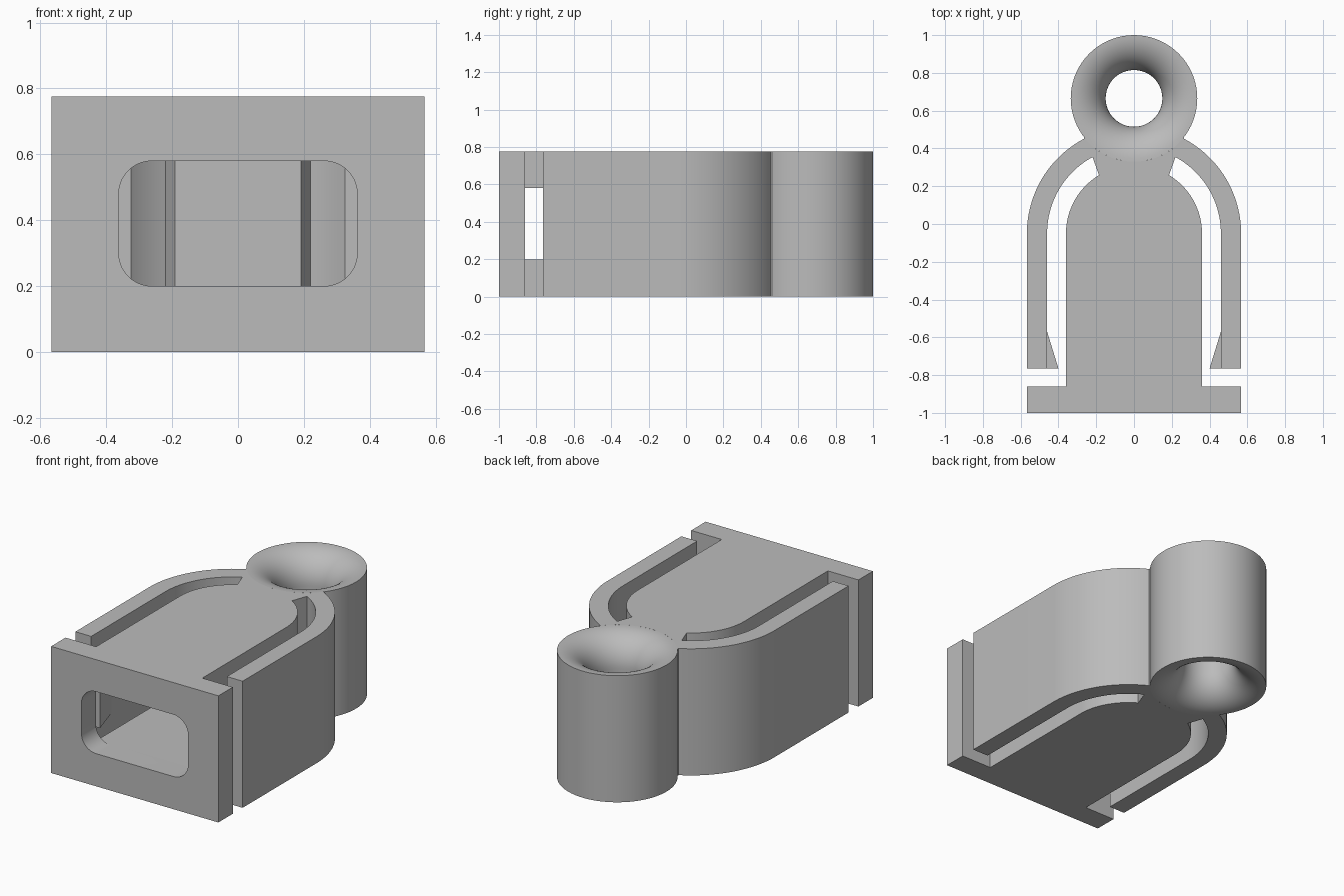
import bpy, bmesh, math

cube = bpy.data.objects.get("Cube")
if cube:
    bpy.data.objects.remove(cube, do_unlink=True)

HEIGHT = 0.776
SLOT_LOW, SLOT_HIGH = 0.2, 0.58
PLATE_BACK, ARM_END = -0.86, -0.765
SHOULDER_Y = -0.05
BODY_R, ARM_IN, ARM_OUT = 0.36, 0.46, 0.567
RING_Y, RING_R, HOLE_R = 0.665, 0.335, 0.15

grey = bpy.data.materials.new("plain_grey")
grey.use_nodes = True
colour = (0.5, 0.5, 0.5, 1)
grey.diffuse_color = colour
grey.node_tree.nodes["Principled BSDF"].inputs["Base Color"].default_value = colour


def arc(cx, cy, r, start, end, steps=24):
    """Points along a circular arc, angles in degrees."""
    angles = [math.radians(start + (end - start) * i / steps) for i in range(steps + 1)]
    return [(cx + r * math.cos(a), cy + r * math.sin(a)) for a in angles]


def mirrored(half):
    """Close a right-hand half outline across x = 0."""
    return half + [(-x, y) for x, y in reversed(half) if abs(x) > 1e-4]


def finish(name, bm):
    bmesh.ops.recalc_face_normals(bm, faces=bm.faces)
    mesh = bpy.data.meshes.new(name)
    bm.to_mesh(mesh)
    bm.free()
    mesh.materials.append(grey)
    obj = bpy.data.objects.new(name, mesh)
    bpy.context.collection.objects.link(obj)
    return obj


def prism(name, points, low, high, upright=False):
    """Extrude an outline along z, or along y when upright."""
    bm = bmesh.new()
    place = (lambda a, b: (a, low, b)) if upright else (lambda a, b: (a, b, low))
    face = bm.faces.new([bm.verts.new(place(a, b)) for a, b in points])
    out = bmesh.ops.extrude_face_region(bm, geom=[face])
    verts = [v for v in out["geom"] if isinstance(v, bmesh.types.BMVert)]
    depth = high - low
    bmesh.ops.translate(bm, verts=verts, vec=(0, depth, 0) if upright else (0, 0, depth))
    return finish(name, bm)


def activate(obj):
    bpy.ops.object.select_all(action="DESELECT")
    obj.select_set(True)
    bpy.context.view_layer.objects.active = obj


def smooth(obj):
    activate(obj)
    bpy.ops.object.shade_smooth_by_angle(angle=math.radians(30))


def cut(obj, cutter):
    mod = obj.modifiers.new("cut", "BOOLEAN")
    mod.operation, mod.solver, mod.object = "DIFFERENCE", "EXACT", cutter
    activate(obj)
    bpy.ops.object.modifier_apply(modifier=mod.name)
    bpy.data.objects.remove(cutter, do_unlink=True)


# Body with front plate, shoulders and two spring arms
half = [(0, -1), (ARM_OUT, -1), (ARM_OUT, PLATE_BACK), (BODY_R, PLATE_BACK)]
half += arc(0, SHOULDER_Y, BODY_R, 0, 59)
half += arc(0, SHOULDER_Y, ARM_IN, 61.5, 0)
half += [(ARM_IN, ARM_END), (ARM_OUT, ARM_END)]
half += arc(0, SHOULDER_Y, ARM_OUT, 0, 62)
half += arc(0, RING_Y, RING_R, -38, -90)
body = prism("clip_body", mirrored(half), 0, HEIGHT)

# Rounded opening through the plate
r, w = 0.1, 0.362
opening = (arc(w - r, SLOT_HIGH - r, r, 0, 90, 10) + arc(r - w, SLOT_HIGH - r, r, 90, 180, 10)
           + arc(r - w, SLOT_LOW + r, r, 180, 270, 10) + arc(w - r, SLOT_LOW + r, r, 270, 360, 10))
cut(body, prism("opening_cutter", opening, -1.1, PLATE_BACK + 0.01, upright=True))

# Wide pocket behind the plate, open at both sides
w = 0.37
pocket = [(-w, PLATE_BACK), (w, PLATE_BACK), (w, 0.275), (-w, 0.275)]
cut(body, prism("pocket_cutter", pocket, SLOT_LOW, SLOT_HIGH))
smooth(body)

# Latch barbs on the inside of the arm ends
for side, name in ((1, "left_barb"), (-1, "right_barb")):
    wedge = [(side * ARM_IN, ARM_END), (side * 0.4, ARM_END), (side * ARM_IN, -0.57)]
    prism(name, wedge, SLOT_LOW + 0.03, SLOT_HIGH - 0.03)

# Ring with a flared hole, spun from its cross-section
flare = RING_R - HOLE_R
section = arc(RING_R, flare, flare, 270, 180, 16) + arc(RING_R, HEIGHT - flare, flare, 180, 90, 16)
bm = bmesh.new()
verts = [bm.verts.new((x, RING_Y, z)) for x, z in section]
edges = [bm.edges.new((a, b)) for a, b in zip(verts, verts[1:] + verts[:1])]
bmesh.ops.spin(bm, geom=verts + edges, cent=(0, RING_Y, 0), axis=(0, 0, 1),
               angle=math.tau, steps=72, use_duplicate=False)
bmesh.ops.remove_doubles(bm, verts=bm.verts, dist=1e-4)
smooth(finish("flared_ring", bm))
